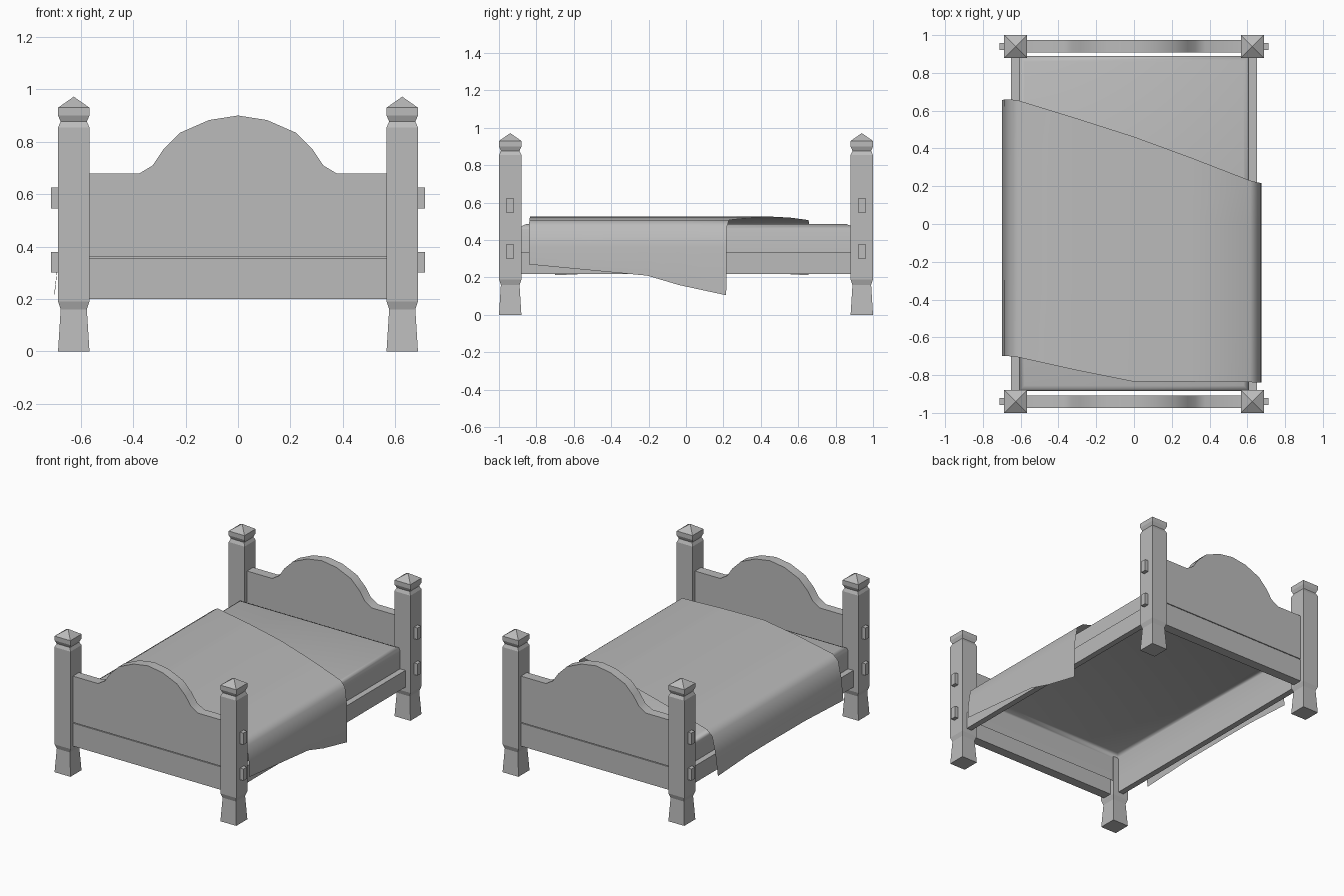
import bpy, bmesh, math

cube = bpy.data.objects.get("Cube")
if cube:
    bpy.data.objects.remove(cube, do_unlink=True)

grey = bpy.data.materials.new("plain_grey")
grey.use_nodes = True
grey.diffuse_color = (0.5, 0.5, 0.5, 1)
grey.node_tree.nodes["Principled BSDF"].inputs["Base Color"].default_value = (0.5, 0.5, 0.5, 1)


def finish(name, bm, smooth=None, fix=True):
    if fix:
        bmesh.ops.recalc_face_normals(bm, faces=bm.faces[:])
    mesh = bpy.data.meshes.new(name)
    bm.to_mesh(mesh)
    bm.free()
    mesh.materials.append(grey)
    obj = bpy.data.objects.new(name, mesh)
    bpy.context.collection.objects.link(obj)
    if smooth:
        bpy.ops.object.select_all(action='DESELECT')
        obj.select_set(True)
        bpy.context.view_layer.objects.active = obj
        bpy.ops.object.shade_smooth_by_angle(angle=math.radians(smooth))
    return obj


def box_bm(x0, x1, y0, y1, z0, z1):
    bm = bmesh.new()
    bmesh.ops.create_cube(bm, size=1)
    for v in bm.verts:
        v.co = ((x0 + x1) / 2 + v.co.x * (x1 - x0),
                (y0 + y1) / 2 + v.co.y * (y1 - y0),
                (z0 + z1) / 2 + v.co.z * (z1 - z0))
    return bm


def post(name, cx, cy):
    # square turned post: half width and height of each ring, then a pyramid cap
    bm = bmesh.new()
    rings = []
    for r, z in ((0.06, 0), (0.05, 0.16), (0.06, 0.19), (0.06, 0.855),
                 (0.05, 0.877), (0.06, 0.9), (0.06, 0.93)):
        rings.append([bm.verts.new((cx + sx * r, cy + sy * r, z))
                      for sx, sy in ((-1, -1), (1, -1), (1, 1), (-1, 1))])
    tip = bm.verts.new((cx, cy, 0.972))
    bm.faces.new(rings[0])
    for a, b in zip(rings, rings[1:]):
        for i in range(4):
            j = (i + 1) % 4
            bm.faces.new((a[i], a[j], b[j], b[i]))
    for i in range(4):
        bm.faces.new((rings[-1][i], rings[-1][(i + 1) % 4], tip))
    finish(name, bm)


def arched_board(name, y0, y1):
    half = [(0.58, 0.362), (0.58, 0.678), (0.378, 0.678), (0.325, 0.71),
            (0.285, 0.77), (0.22, 0.835), (0.11, 0.883)]
    outline = half + [(0, 0.9)] + [(-x, z) for x, z in reversed(half)]
    bm = bmesh.new()
    face = bm.faces.new([bm.verts.new((x, y0, z)) for x, z in outline])
    ext = bmesh.ops.extrude_face_region(bm, geom=[face])
    for v in ext["geom"]:
        if isinstance(v, bmesh.types.BMVert):
            v.co.y = y1
    finish(name, bm, smooth=32)


# Posts, end boards and the tenons that pass through the posts
for end, s in (("foot", -1), ("head", 1)):
    cy = s * 0.94
    arched_board(end + "_arched_board", cy - 0.033, cy + 0.033)
    finish(end + "_lower_board", box_bm(-0.58, 0.58, cy - 0.033, cy + 0.033, 0.2, 0.357))
    for side, m in (("left", 1), ("right", -1)):
        post(f"{end}_{side}_post", m * 0.627, cy)
        for level, z in (("lower", 0.3), ("upper", 0.545)):
            xs = sorted((m * 0.66, m * 0.713))
            finish(f"{end}_{side}_{level}_tenon",
                   box_bm(*xs, cy - 0.019, cy + 0.019, z, z + 0.08))

# Side rails
for side, m in (("left", 1), ("right", -1)):
    xs = sorted((m * 0.61, m * 0.65))
    finish(side + "_rail", box_bm(*xs, -0.89, 0.89, 0.22, 0.335))

# Mattress: open shell with softened upper edges
bm = box_bm(-0.61, 0.61, -0.885, 0.89, 0.29, 0.485)
bmesh.ops.delete(bm, geom=[f for f in bm.faces if f.normal.z < -0.5], context='FACES_ONLY')
top_edges = [e for e in bm.edges if all(v.co.z > 0.48 for v in e.verts)]
bmesh.ops.bevel(bm, geom=top_edges, offset=0.03, segments=2, profile=0.5, affect='EDGES')
finish("mattress", bm, smooth=60, fix=False)

# Blanket: skewed sheet draped over both sides
# each column: x, height, foot-edge y, head-edge y
columns = [(-0.7, None, -0.7, 0.655), (-0.685, 0.36, -0.7, 0.66), (-0.66, 0.475, -0.7, 0.66),
           (-0.615, 0.507, -0.705, 0.655), (-0.3, 0.52, -0.775, 0.558),
           (0, 0.525, -0.835, 0.462), (0.3, 0.52, -0.835, 0.352), (0.615, 0.507, -0.837, 0.23),
           (0.655, 0.475, -0.84, 0.22), (0.672, 0.36, -0.84, 0.217), (0.675, None, -0.84, 0.215)]
rows = [0, 0.3, 0.6, 0.76, 1]
hem_right = [0.212, 0.23, 0.232, 0.23, 0.212]
hem_left = [0.27, 0.24, 0.21, 0.16, 0.105]
bm = bmesh.new()
grid = []
for x, z, foot, head in columns:
    hem = hem_right if x < 0 else hem_left
    grid.append([bm.verts.new((x, foot + t * (head - foot), hem[i] if z is None else z))
                 for i, t in enumerate(rows)])
for a, b in zip(grid, grid[1:]):
    for i in range(len(rows) - 1):
        bm.faces.new((a[i], b[i], b[i + 1], a[i + 1]))
finish("blanket", bm, smooth=80, fix=False)
